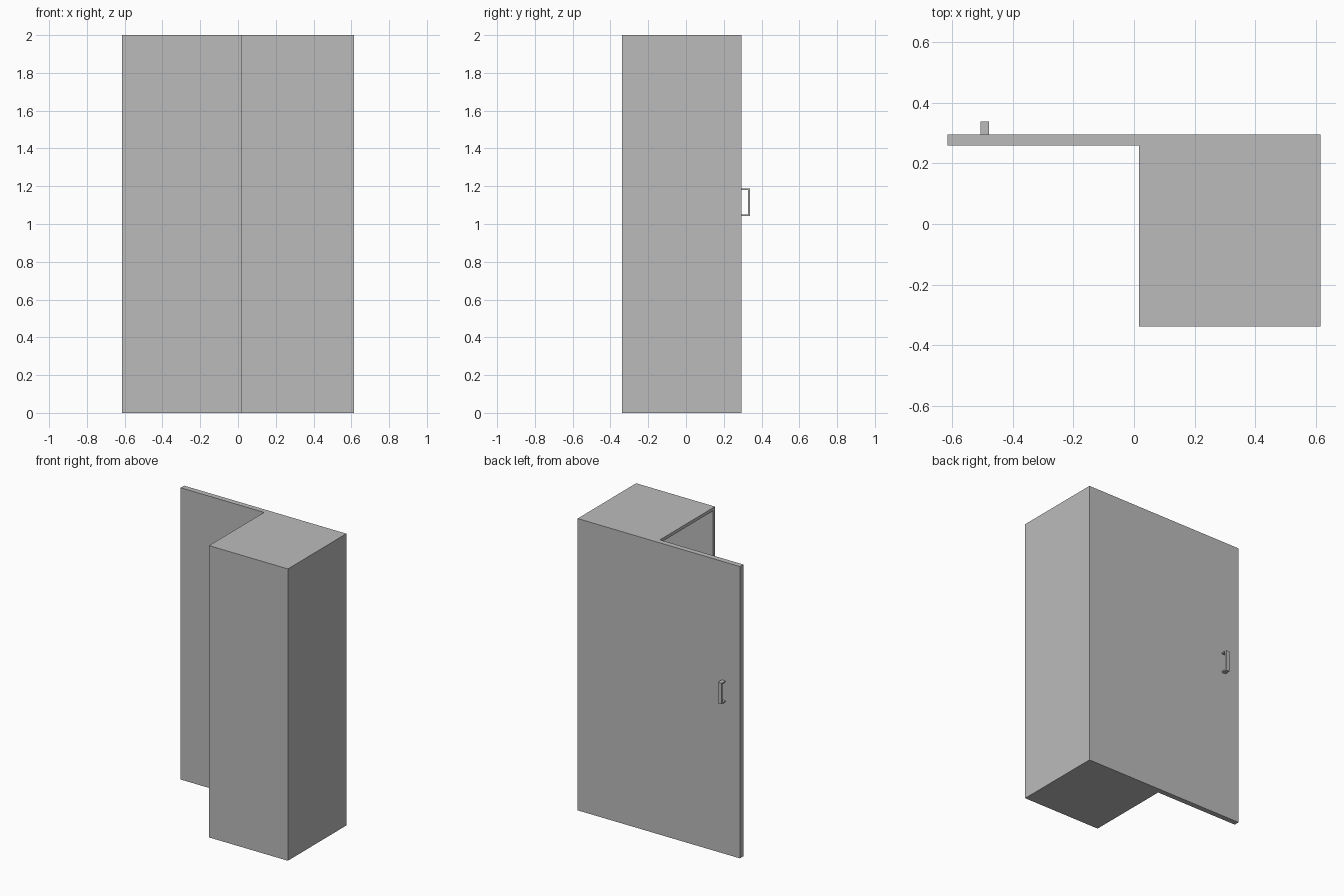
import bpy
import bmesh

cube = bpy.data.objects.get("Cube")
if cube:
    bpy.data.objects.remove(cube, do_unlink=True)

grey = bpy.data.materials.new("plain grey")
grey.use_nodes = True
COLOR = (0.5, 0.5, 0.5, 1)
grey.diffuse_color = COLOR
grey.node_tree.nodes["Principled BSDF"].inputs["Base Color"].default_value = COLOR

HALF_WIDTH = 0.615
SIDE_X = 0.017      # open side of the cabinet, where the door hinges
FRONT_Y, BACK_Y = -0.338, 0.295
HEIGHT = 2.0
WALL = 0.022
DOOR = 0.037


def finish(name, bm):
    bmesh.ops.recalc_face_normals(bm, faces=bm.faces)
    mesh = bpy.data.meshes.new(name)
    bm.to_mesh(mesh)
    bm.free()
    mesh.materials.append(grey)
    obj = bpy.data.objects.new(name, mesh)
    bpy.context.collection.objects.link(obj)
    return obj


def box(bm, low, high):
    verts = bmesh.ops.create_cube(bm, size=1)["verts"]
    for v in verts:
        v.co = [a + (b - a) * (c + 0.5) for a, b, c in zip(low, high, v.co)]


# Hollow cabinet: one side inset as a rim, then pushed inward
bm = bmesh.new()
box(bm, (SIDE_X, FRONT_Y, 0), (HALF_WIDTH, BACK_Y, HEIGHT))
bm.normal_update()
opening = min(bm.faces, key=lambda f: f.calc_center_median().x)
bmesh.ops.inset_region(bm, faces=[opening], thickness=WALL, use_even_offset=True)
for v in opening.verts:
    v.co.x = SIDE_X
inner = bmesh.ops.extrude_discrete_faces(bm, faces=[opening])["faces"][0]
for v in inner.verts:
    v.co.x = HALF_WIDTH - WALL
finish("cabinet", bm)

# Door swung open, flush with the back wall
bm = bmesh.new()
box(bm, (-HALF_WIDTH, BACK_Y - DOOR, 0), (SIDE_X, BACK_Y, HEIGHT))
finish("open_door", bm)

# Square pull handle: C-shaped side profile extruded across its width
reach, low, high = 0.338, 1.043, 1.187
bar, leg = 0.011, 0.008
profile = [(BACK_Y, low), (reach, low), (reach, high), (BACK_Y, high),
           (BACK_Y, high - leg), (reach - bar, high - leg),
           (reach - bar, low + leg), (BACK_Y, low + leg)]
bm = bmesh.new()
side = bm.faces.new([bm.verts.new((-0.506, y, z)) for y, z in profile])
extruded = bmesh.ops.extrude_face_region(bm, geom=[side])["geom"]
bmesh.ops.translate(bm, vec=(0.028, 0, 0),
                    verts=[g for g in extruded if isinstance(g, bmesh.types.BMVert)])
finish("door_handle", bm)
